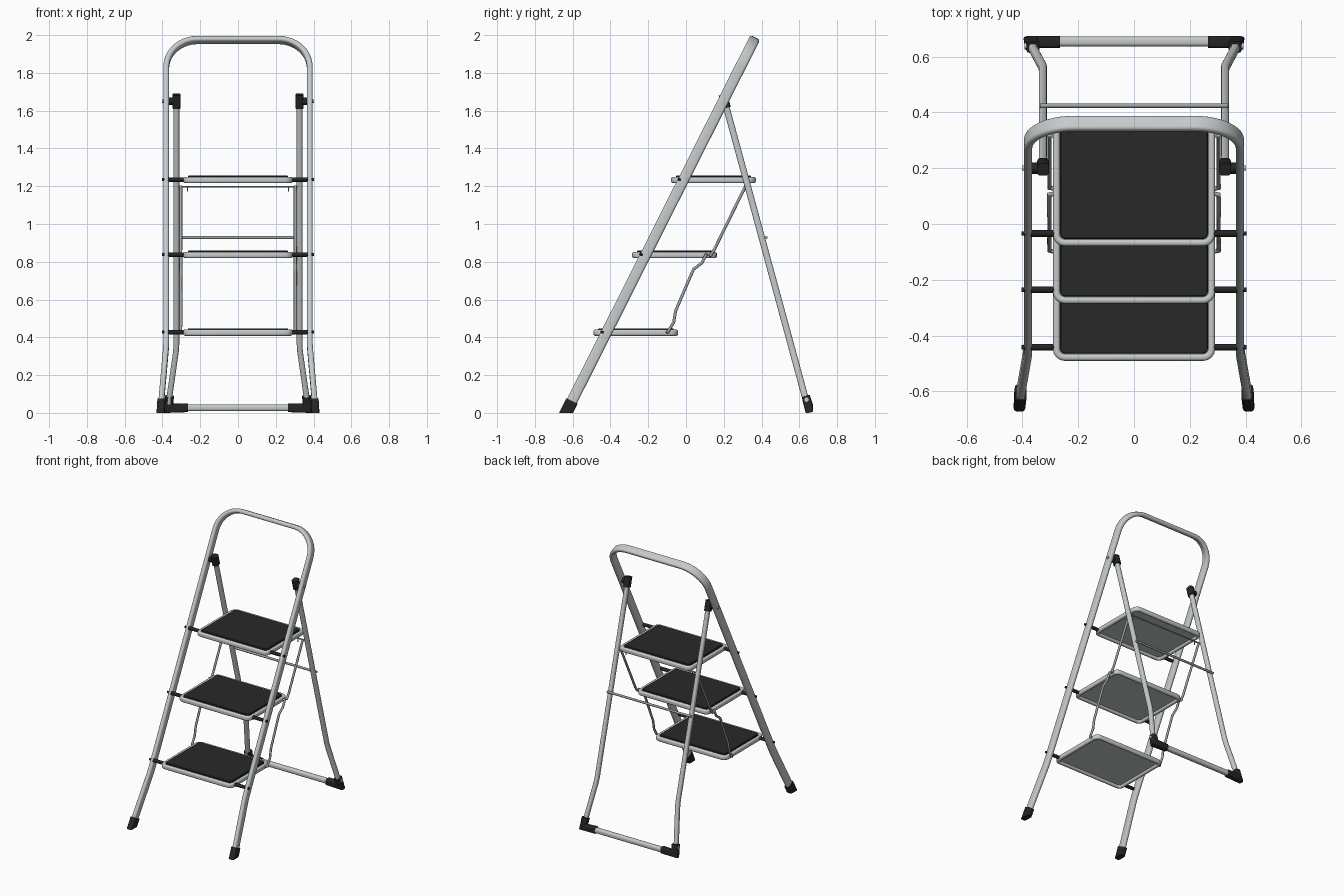
import bpy, bmesh, math
from mathutils import Vector as V

if "Cube" in bpy.data.objects:
    bpy.data.objects.remove(bpy.data.objects["Cube"])


def material(name, rgb):
    m = bpy.data.materials.new(name)
    m.diffuse_color = (*rgb, 1)
    m.use_nodes = True
    m.node_tree.nodes["Principled BSDF"].inputs["Base Color"].default_value = m.diffuse_color
    return m


METAL = material("light_grey_metal", (0.56, 0.59, 0.59))
BLACK = material("black_plastic", (0.018, 0.018, 0.019))
RUBBER = material("dark_tread_rubber", (0.022, 0.022, 0.022))
WIRE = material("grey_wire", (0.36, 0.38, 0.38))


def rounded_rect(w, h, r, n=4):
    """Counter-clockwise outline of a rounded rectangle."""
    pts = []
    for k, (sx, sy) in enumerate(((1, 1), (-1, 1), (-1, -1), (1, -1))):
        for i in range(n + 1):
            a = math.pi / 2 * (k + i / n)
            pts.append((sx * (w / 2 - r) + r * math.cos(a), sy * (h / 2 - r) + r * math.sin(a)))
    return pts


def finish(name, bm, mat):
    bmesh.ops.recalc_face_normals(bm, faces=bm.faces)
    me = bpy.data.meshes.new(name)
    bm.to_mesh(me)
    bm.free()
    me.materials.append(mat)
    ob = bpy.data.objects.new(name, me)
    bpy.context.collection.objects.link(ob)
    return ob


def sweep(name, path, w, h, r, mat, ref, closed=False, ground=False, n=4):
    """Sweep a rounded section (w across, h along ref) over a path with mitred joints."""
    path = [V(p) for p in path]
    ref = V(ref)
    bm = bmesh.new()
    rings = []
    N = len(path)
    for i, p in enumerate(path):
        a = path[i - 1] if (i or closed) else None
        b = path[(i + 1) % N] if (i < N - 1 or closed) else None
        t0 = (p - a).normalized() if a else None
        t1 = (b - p).normalized() if b else None
        t0, t1 = t0 or t1, t1 or t0
        t = (t0 + t1).normalized()
        side = t.cross(ref).normalized()
        up = side.cross(t)
        k = 1 / max(t.dot(t0), 0.3)
        rings.append([bm.verts.new(p + side * x * k + up * y) for x, y in rounded_rect(w, h, r, n)])
    m = len(rings[0])
    for i in range(N if closed else N - 1):
        A, B = rings[i], rings[(i + 1) % N]
        for j in range(m):
            bm.faces.new((A[j], A[(j + 1) % m], B[(j + 1) % m], B[j]))
    if not closed:
        bm.faces.new(rings[0])
        bm.faces.new(rings[-1])
    if ground:  # trim flat on the floor
        res = bmesh.ops.bisect_plane(bm, geom=bm.verts[:] + bm.edges[:] + bm.faces[:],
                                     plane_co=(0, 0, 0), plane_no=(0, 0, 1), clear_inner=True)
        cut = [e for e in res["geom_cut"] if isinstance(e, bmesh.types.BMEdge)]
        if cut:
            bmesh.ops.contextual_create(bm, geom=cut)
    return finish(name, bm, mat)


def rod(name, path, rad, mat, ref=(0, 0, 1)):
    return sweep(name, path, 2 * rad, 2 * rad, rad * 0.98, mat, ref, n=3)


def plate(name, w, d, r, z0, z1, cy, mat, bevel=0.0):
    """Horizontal rounded plate, with an optional chamfered top."""
    bm = bmesh.new()
    levels = [(z0, 0), (z1 - bevel, 0)] + ([(z1, bevel)] if bevel else [])
    rings = [[bm.verts.new((x, y + cy, z)) for x, y in rounded_rect(w - 2 * i, d - 2 * i, r - i)]
             for z, i in levels]
    m = len(rings[0])
    for A, B in zip(rings, rings[1:]):
        for j in range(m):
            bm.faces.new((A[j], A[(j + 1) % m], B[(j + 1) % m], B[j]))
    bm.faces.new(rings[0])
    bm.faces.new(rings[-1])
    return finish(name, bm, mat)


# Front frame: one bent tube lying in a leaning plane
def lean(x, z):
    return V((x, -0.635 + 0.504 * z, z))


NORMAL = V((0, -1, 0.504)).normalized()
TOP, RAD, RX = 1.974, 0.165, 0.38
half = [lean(0.407, 0.05), lean(0.381, 0.345), lean(RX, 0.38)]
for i in range(11):
    a = math.pi / 2 * i / 10
    half.append(lean(RX - RAD + RAD * math.cos(a), TOP - 0.893 * RAD * (1 - math.sin(a))))
sweep("front_frame", half + [V((-p.x, p.y, p.z)) for p in reversed(half)],
      0.03, 0.057, 0.0125, METAL, NORMAL)


# Rear frame line
def rear(x, z):
    return V((x, 0.205 + 0.2716 * (1.65 - z), z))


STEPS = ((0.145, 1.235, -0.034), (-0.061, 0.838, -0.236), (-0.266, 0.427, -0.442))

for s, tag in ((-1, "left"), (1, "right")):
    # Feet and rear legs
    sweep("front_foot_" + tag, [lean(s * 0.406, 0.062), lean(s * 0.4135, -0.06)],
          0.042, 0.066, 0.012, BLACK, NORMAL, ground=True)
    sweep("rear_leg_" + tag, [rear(s * 0.326, 1.64), rear(s * 0.326, 0.36), rear(s * 0.329, 0.32),
                              rear(s * 0.368, 0.05)], 0.03, 0.034, 0.012, METAL, (0, -1, 0))
    sweep("rear_foot_" + tag, [(s * 0.362, 0.634, 0.088), (s * 0.369, 0.652, 0.025),
                               (s * 0.265, 0.652, 0.027)], 0.046, 0.043, 0.011, BLACK,
          (0, -1, 0), ground=True)
    rod("foot_rivet_" + tag, [(s * 0.375, 0.638, 0.07), (s * 0.392, 0.638, 0.07)], 0.012, METAL)
    # Hinge at the top of the rear leg
    sweep("hinge_cap_" + tag, [rear(s * 0.326, 1.685), rear(s * 0.326, 1.615)],
          0.042, 0.046, 0.012, BLACK, (0, -1, 0))
    rod("hinge_spacer_" + tag, [(s * 0.335, 0.2, 1.65), (s * 0.37, 0.2, 1.65)], 0.02, BLACK)
    rod("hinge_rivet_" + tag, [(s * 0.39, 0.2, 1.65), (s * 0.402, 0.2, 1.65)], 0.009, METAL)
    # Step pivots
    for k, (cy, z, py) in enumerate(STEPS):
        rod(f"step_pivot_{tag}_{k}", [(s * 0.28, py, z), (s * 0.37, py, z)], 0.012, BLACK)
        rod(f"pivot_rivet_{tag}_{k}", [(s * 0.39, py, z), (s * 0.403, py, z)], 0.008, BLACK)
    # Folding links between rear leg and steps
    X = s * 0.303
    rod("upper_link_" + tag, [(X, 0.315, 1.2), (X, 0.295, 1.16), (X, 0.15, 0.865), (X, 0.13, 0.835),
                              (s * 0.28, 0.125, 0.833)], 0.008, WIRE, (0.2, 0.9, -0.4))
    rod("lower_link_" + tag, [(s * 0.28, 0.11, 0.838), (X, 0.105, 0.835), (X, 0.085, 0.795),
                              (X, 0.04, 0.76), (X, 0.02, 0.715), (X, -0.055, 0.54), (X, -0.065, 0.48),
                              (X, -0.095, 0.43), (s * 0.28, -0.1, 0.427)], 0.008, WIRE, (0.2, 0.9, -0.4))
    rod("link_hook_" + tag, [(s * 0.268, 0.31, 1.2), (s * 0.268, 0.31, 1.172)], 0.003, WIRE, (0, 1, 0))

# Rear cross members
sweep("rear_floor_bar", [(-0.35, 0.654, 0.027), (0.35, 0.654, 0.027)], 0.036, 0.036, 0.013, METAL, (0, 0, 1))
rod("rear_cross_rod", [(-0.337, 0.424, 0.928), (0.337, 0.424, 0.928)], 0.008, WIRE)
rod("link_cross_rod", [(-0.315, 0.315, 1.197), (0.315, 0.315, 1.197)], 0.005, WIRE)

# Steps: rounded tube rim, metal pan, rubber tread
for k, (cy, z, py) in enumerate(STEPS):
    rim = [(x, y + cy, z - 0.002) for x, y in rounded_rect(0.556, 0.424, 0.03)]
    sweep(f"step_rim_{k}", rim, 0.025, 0.034, 0.011, METAL, (0, 0, 1), closed=True)
    plate(f"step_pan_{k}", 0.545, 0.413, 0.024, z - 0.002, z + 0.008, cy, METAL)
    plate(f"step_tread_{k}", 0.53, 0.398, 0.02, z + 0.006, z + 0.021, cy, RUBBER, 0.003)

# Smooth shading with sharp creases kept
for ob in bpy.data.objects:
    ob.select_set(True)
    bpy.context.view_layer.objects.active = ob
bpy.ops.object.shade_smooth_by_angle(angle=math.radians(35))
